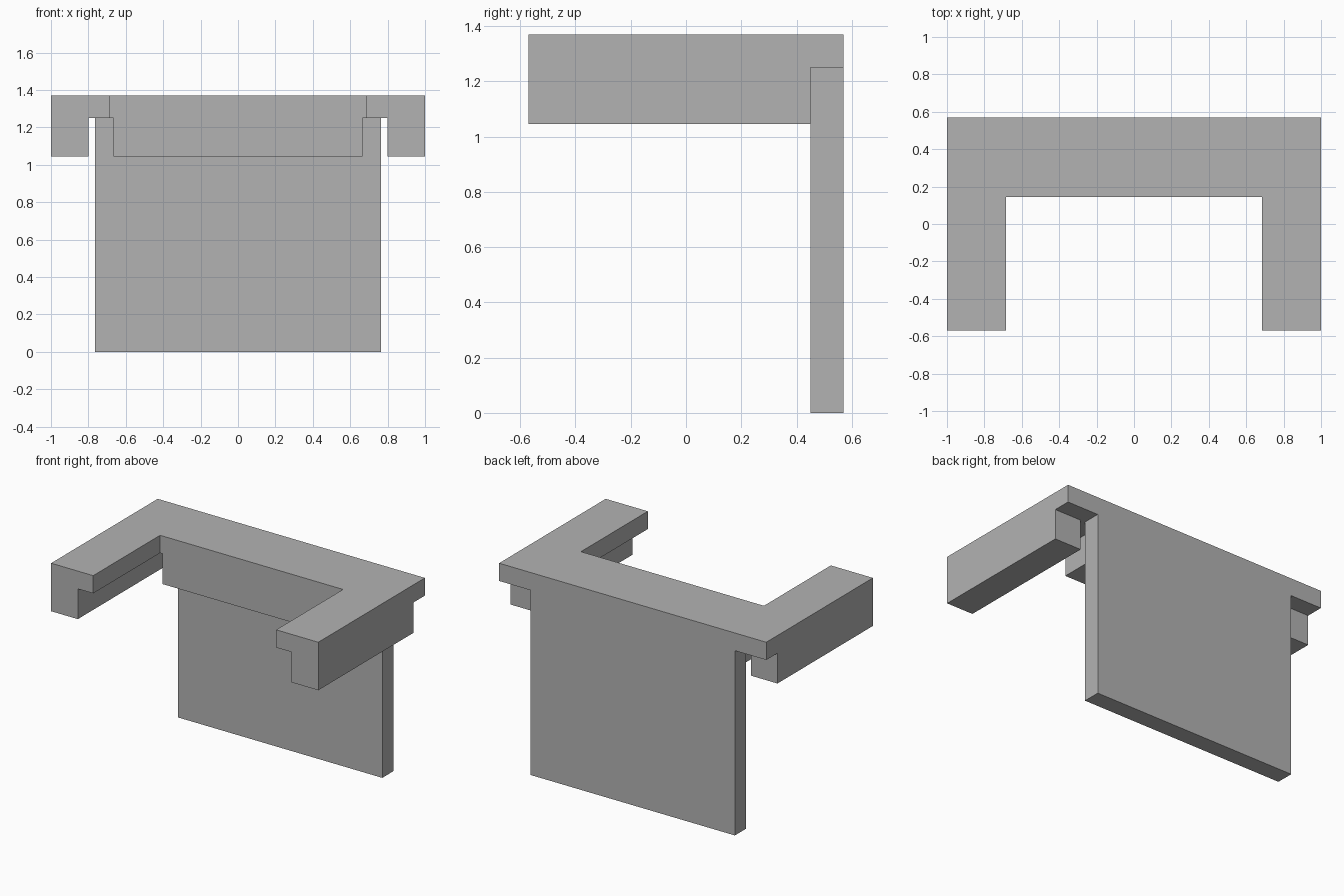
import bpy
import bmesh

cube = bpy.data.objects.get("Cube")
if cube:
    bpy.data.objects.remove(cube, do_unlink=True)

grey = bpy.data.materials.new("plain grey")
grey.use_nodes = True
colour = (0.45, 0.45, 0.45, 1)
grey.diffuse_color = colour
grey.node_tree.nodes["Principled BSDF"].inputs["Base Color"].default_value = colour

BACK, FRONT = 0.57, -0.57      # overall depth
WALL_FRONT = 0.45              # front face of the back panel
INNER_Y, INNER_X = 0.145, 0.685  # inner edges of the U-shaped top
TOP, UNDER, LOW = 1.37, 1.25, 1.045


def prism(name, outline, bottom, top):
    """Extrude a flat outline straight up."""
    bm = bmesh.new()
    face = bm.faces.new([bm.verts.new((x, y, bottom)) for x, y in outline])
    raised = bmesh.ops.extrude_face_region(bm, geom=[face])["geom"]
    verts = [v for v in raised if isinstance(v, bmesh.types.BMVert)]
    bmesh.ops.translate(bm, verts=verts, vec=(0, 0, top - bottom))
    bmesh.ops.recalc_face_normals(bm, faces=bm.faces)
    mesh = bpy.data.meshes.new(name)
    bm.to_mesh(mesh)
    bm.free()
    mesh.materials.append(grey)
    obj = bpy.data.objects.new(name, mesh)
    bpy.context.collection.objects.link(obj)
    return obj


def box(name, x0, x1, y0, y1, z0, z1):
    return prism(name, [(x0, y0), (x1, y0), (x1, y1), (x0, y1)], z0, z1)


# U-shaped top slab
half = [(1, BACK), (1, FRONT), (INNER_X, FRONT), (INNER_X, INNER_Y)]
prism("top_slab", half + [(-x, y) for x, y in reversed(half)], UNDER, TOP)

# Back panel and the apron in front of it
box("back_panel", -0.765, 0.765, WALL_FRONT, BACK, 0, UNDER)
box("apron", -0.665, 0.665, INNER_Y, WALL_FRONT, LOW, UNDER)

# Rails below the outer edges of both arms
for name, side in (("left_rail", 1), ("right_rail", -1)):
    x0, x1 = sorted((0.8 * side, side))
    box(name, x0, x1, FRONT, WALL_FRONT, LOW, UNDER)
